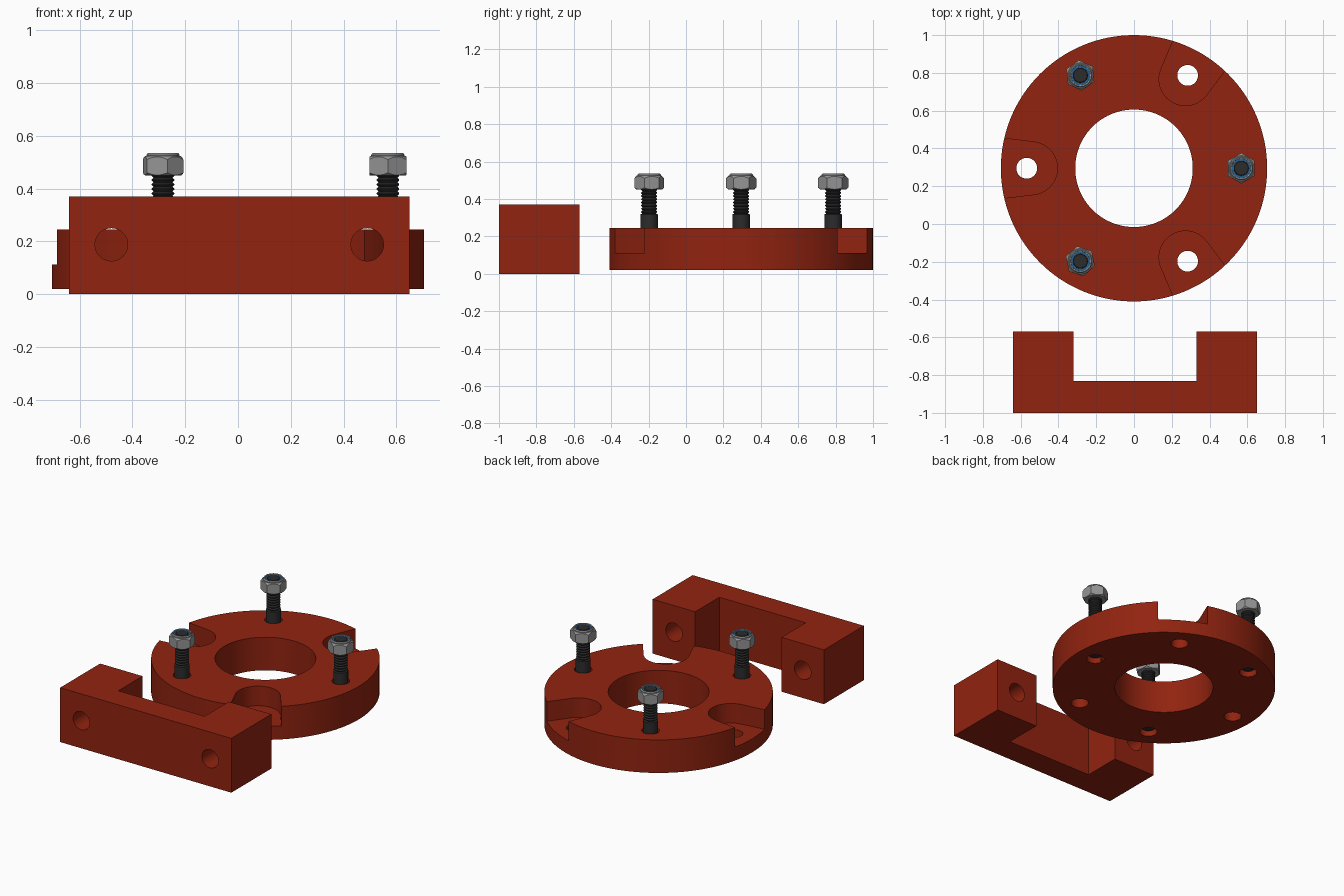
import bpy, bmesh, math
from mathutils import Matrix

if "Cube" in bpy.data.objects:
    bpy.data.objects.remove(bpy.data.objects["Cube"])

CY = 0.295           # flange centre in y
BOLT_R = 0.568       # radius of the hole circle


def material(name, rgb):
    m = bpy.data.materials.new(name)
    m.diffuse_color = (*rgb, 1)
    m.use_nodes = True
    m.node_tree.nodes["Principled BSDF"].inputs["Base Color"].default_value = m.diffuse_color
    return m


RED = material("brick red", (0.285, 0.017, 0.005))
STEEL = material("steel grey", (0.30, 0.30, 0.30))
BLACK = material("black steel", (0.025, 0.025, 0.025))
BLUE = material("insert blue", (0.02, 0.12, 0.30))


def make(name, bm, mat=None):
    bmesh.ops.recalc_face_normals(bm, faces=bm.faces)
    me = bpy.data.meshes.new(name)
    bm.to_mesh(me)
    bm.free()
    if mat:
        me.materials.append(mat)
    ob = bpy.data.objects.new(name, me)
    bpy.context.collection.objects.link(ob)
    return ob


def prism(name, outline, z0, z1, mat=None):
    bm = bmesh.new()
    f = bm.faces.new([bm.verts.new((x, y, z0)) for x, y in outline])
    ext = bmesh.ops.extrude_face_region(bm, geom=[f])["geom"]
    bmesh.ops.translate(bm, vec=(0, 0, z1 - z0),
                        verts=[v for v in ext if isinstance(v, bmesh.types.BMVert)])
    return make(name, bm, mat)


def circle(r, n=96, cx=0, cy=0, start=0):
    return [(cx + r * math.cos(start + math.tau * i / n),
             cy + r * math.sin(start + math.tau * i / n)) for i in range(n)]


def lathe(name, profile, mat=None, n=40, closed=False):
    """Revolve (radius, z) points; open profiles are capped at both ends."""
    bm = bmesh.new()
    rings = [[bm.verts.new((x, y, z)) for x, y in circle(r, n)] for r, z in profile]
    pairs = list(zip(rings, rings[1:])) + ([(rings[-1], rings[0])] if closed else [])
    for a, b in pairs:
        for i in range(n):
            j = (i + 1) % n
            bm.faces.new((a[i], a[j], b[j], b[i]))
    if not closed:
        bm.faces.new(rings[0])
        bm.faces.new(rings[-1])
    return make(name, bm, mat)


def select_only(ob):
    bpy.ops.object.select_all(action="DESELECT")
    ob.select_set(True)
    bpy.context.view_layer.objects.active = ob


def boolean(ob, cutter, op="DIFFERENCE"):
    mod = ob.modifiers.new("cut", "BOOLEAN")
    mod.operation, mod.object, mod.solver = op, cutter, "EXACT"
    select_only(ob)
    bpy.ops.object.modifier_apply(modifier=mod.name)
    bpy.data.objects.remove(cutter)


def smooth(ob):
    select_only(ob)
    bpy.ops.object.shade_smooth_by_angle(angle=math.radians(30))


# Flange: round plate with a large centre opening
flange = prism("flange", circle(0.705, 128), 0.02, 0.245, RED)
boolean(flange, prism("bore_cutter", circle(0.311), -0.1, 0.5))

# Three U-shaped pockets open to the rim
u_shape = [(0.545 + 0.14 * math.cos(a), 0.14 * math.sin(a)) for a in
           [math.radians(97 + 166 * i / 24) for i in range(25)]]
u_shape = [(0.85, 0.178)] + u_shape + [(0.85, -0.178)]
for deg in (60, 180, 300):
    pocket = prism("pocket_cutter", u_shape, 0.112, 0.5)
    pocket.data.transform(Matrix.Rotation(math.radians(deg), 4, "Z"))
    boolean(flange, pocket)

# Six through holes: three in the pockets, three for bolts
for k in range(6):
    a = math.radians(60 * k)
    c, s = BOLT_R * math.cos(a), BOLT_R * math.sin(a)
    boolean(flange, prism("hole_cutter", circle(0.055, 40, c, s), -0.1, 0.5))
flange.location.y = CY
smooth(flange)

# Bracket: U-shaped block with two holes running front to back
bracket = prism("bracket", [(-0.64, -1), (0.65, -1), (0.65, -0.57), (0.33, -0.57),
                            (0.33, -0.83), (-0.32, -0.83), (-0.32, -0.57), (-0.64, -0.57)],
                0.0, 0.37, RED)
for x in (-0.48, 0.49):
    hole = prism("bracket_hole_cutter", circle(0.062, 48), -0.5, 0.5)
    hole.data.transform(Matrix.Translation((x, -0.8, 0.188)) @ Matrix.Rotation(math.pi / 2, 4, "X"))
    boolean(bracket, hole)
smooth(bracket)

# Bolt profile: plain shank below, grooved thread above
bolt_profile = [(0.040, 0.05), (0.046, 0.056), (0.046, 0.318)]
z = 0.322
while z < 0.515:
    bolt_profile += [(0.036, z), (0.043, z + 0.007), (0.043, z + 0.010)]
    z += 0.017
bolt_profile += [(0.036, 0.53)]

for k in range(3):
    a = math.radians(120 * k)
    place = (BOLT_R * math.cos(a), CY + BOLT_R * math.sin(a), 0)
    bolt = lathe(f"bolt_{k + 1}", bolt_profile, BLACK)

    # Hex nut with chamfered corners, a collar and a blue locking insert
    nut = prism(f"nut_{k + 1}", circle(0.081, 6, start=math.pi / 6 + 0.1 * k), 0.45, 0.524, STEEL)
    boolean(nut, lathe("chamfer_cutter", [(0.067, 0.449), (0.083, 0.462), (0.083, 0.508),
                                          (0.066, 0.525)], n=64), "INTERSECT")
    collar = lathe(f"nut_collar_{k + 1}", [(0.063, 0.51), (0.063, 0.528), (0.058, 0.535),
                                           (0.052, 0.533), (0.050, 0.51)], STEEL, closed=True)
    insert = lathe(f"nut_insert_{k + 1}", [(0.051, 0.512), (0.051, 0.528), (0.041, 0.528),
                                           (0.041, 0.512)], BLUE, closed=True)
    for ob in (bolt, nut, collar, insert):
        ob.location = place
        smooth(ob)
